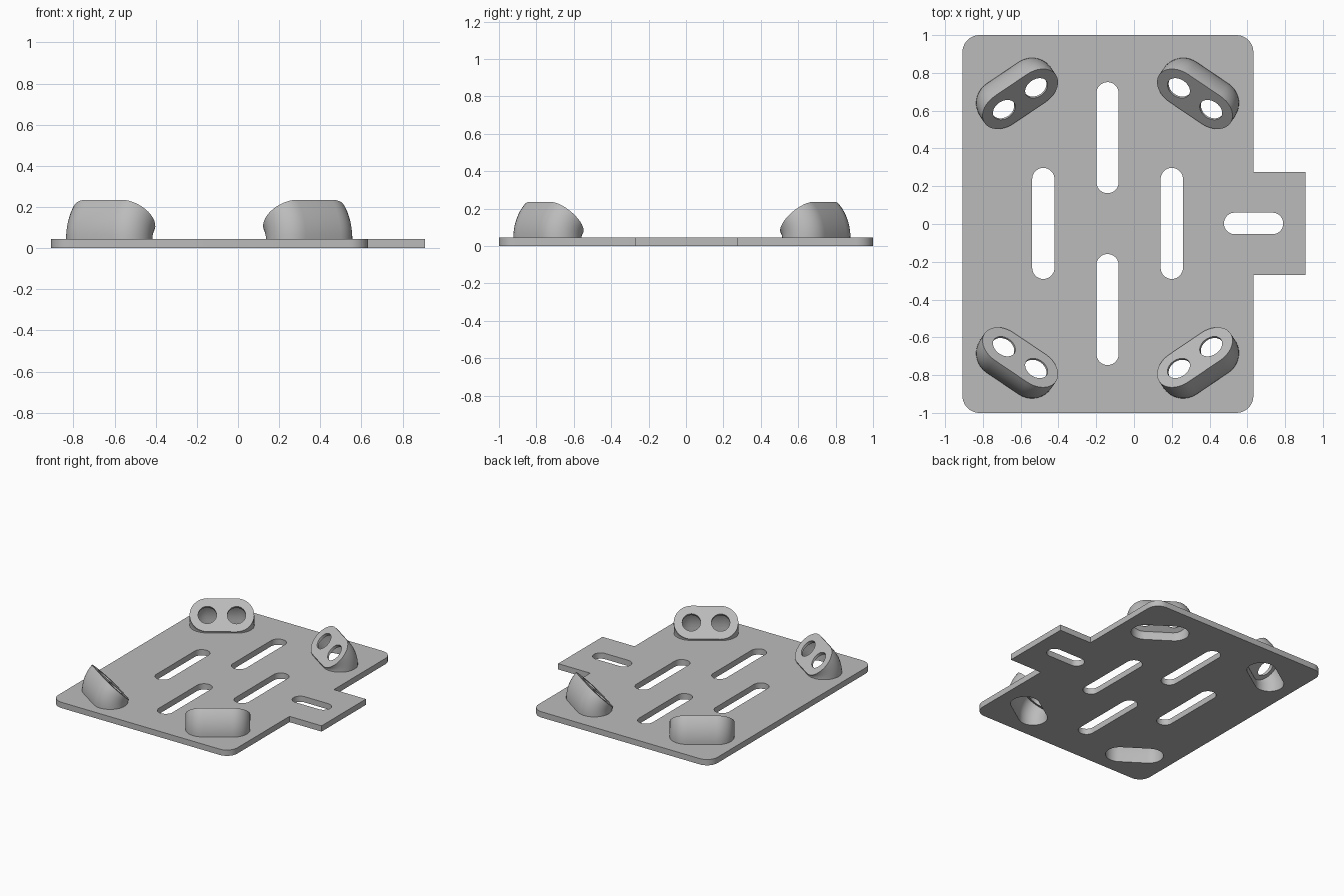
import bpy, bmesh, math
from mathutils import Matrix, Vector

if "Cube" in bpy.data.objects:
    bpy.data.objects.remove(bpy.data.objects["Cube"])

grey = bpy.data.materials.new("plain_grey")
grey.diffuse_color = (0.5, 0.5, 0.5, 1)
grey.use_nodes = True
grey.node_tree.nodes["Principled BSDF"].inputs["Base Color"].default_value = grey.diffuse_color

THICK = 0.045              # plate thickness
MID = Vector((-0.14, -0.022, 0))
HALF = 0.103               # half spacing of the paired holes
R, YA = 0.144, 0.102       # bend radius of the housings and its axis offset


def arc(cx, cy, r, a0, a1, n):
    return [(cx + r * math.cos(math.radians(a0 + (a1 - a0) * i / n)),
             cy + r * math.sin(math.radians(a0 + (a1 - a0) * i / n))) for i in range(n + 1)]


def stadium(half, r, n=18):
    return arc(half, 0, r, -90, 90, n) + arc(-half, 0, r, 90, 270, n)


def loft(name, rings, matrix=Matrix()):
    """Closed solid through a list of equal rings."""
    bm = bmesh.new()
    vs = [[bm.verts.new(matrix @ Vector(p)) for p in ring] for ring in rings]
    n = len(rings[0])
    for a, b in zip(vs, vs[1:]):
        for i in range(n):
            j = (i + 1) % n
            bm.faces.new((a[i], a[j], b[j], b[i]))
    bm.faces.new(vs[0][::-1])
    bm.faces.new(vs[-1])
    bmesh.ops.recalc_face_normals(bm, faces=bm.faces)
    me = bpy.data.meshes.new(name)
    bm.to_mesh(me)
    bm.free()
    me.materials.append(grey)
    ob = bpy.data.objects.new(name, me)
    bpy.context.collection.objects.link(ob)
    return ob


def prism(name, pts, z0, z1, matrix=Matrix()):
    return loft(name, [[(x, y, z) for x, y in pts] for z in (z0, z1)], matrix)


def bend(pts, deg):
    """Ring of the profile swung about the housing axis."""
    c, s = math.cos(math.radians(deg)), math.sin(math.radians(deg))
    return [(x, YA - (R - y) * c, THICK + (R - y) * s) for x, y in pts]


def cut(ob, cutters):
    for c in cutters:
        m = ob.modifiers.new("cut", 'BOOLEAN')
        m.operation, m.solver, m.object = 'DIFFERENCE', 'EXACT', c
        c.hide_render = True
    dg = bpy.context.evaluated_depsgraph_get()
    me = bpy.data.meshes.new_from_object(ob.evaluated_get(dg))
    ob.modifiers.clear()
    ob.data = me


def smooth(ob):
    bpy.ops.object.select_all(action='DESELECT')
    ob.select_set(True)
    bpy.context.view_layer.objects.active = ob
    bpy.ops.object.shade_smooth_by_angle(angle=math.radians(30))


# plate outline with rounded corners and a square tab on the right
X0, X1, XT, C = -0.908, 0.632, 0.908, 0.09
outline = (arc(X0 + C, 1 - C, C, 90, 180, 10) + arc(X0 + C, -1 + C, C, 180, 270, 10)
           + arc(X1 - C, -1 + C, C, 270, 360, 10)
           + [(X1, -0.27), (XT, -0.27), (XT, 0.275), (X1, 0.275)]
           + arc(X1 - C, 1 - C, C, 0, 90, 10))
plate = prism("base_plate", outline, 0, THICK)

# slot cutters: centre, half length between arc centres, radius, turn
helpers = []
for x, y, h, r, turn in [(-0.14, 0.457, 0.235, 0.059, 90), (-0.14, -0.453, 0.235, 0.059, 90),
                         (-0.48, 0.003, 0.235, 0.059, 90), (0.2, 0.003, 0.235, 0.059, 90),
                         (0.633, 0.003, 0.1, 0.057, 0)]:
    m = Matrix.Translation((x, y, 0)) @ Matrix.Rotation(math.radians(turn), 4, 'Z')
    helpers.append(prism("slot_cutter", stadium(h, r), -0.1, 0.1, m))

# four curved hollow housings aimed at the middle, each with two round holes
outer, inner = stadium(HALF, 0.125), stadium(HALF, 0.102)
cavities = []
for sx in (-1, 1):
    for sy in (-1, 1):
        pos = MID + Vector((sx * 0.462, sy * 0.684, 0))
        aim = math.atan2(-sy * 0.684, -sx * 0.462) - math.pi / 2
        m = Matrix.Translation(pos) @ Matrix.Rotation(aim, 4, 'Z')
        name = ("front" if sy < 0 else "back") + ("_left" if sx < 0 else "_right")
        housing = loft(name + "_housing", [bend(outer, 45 * i / 10) for i in range(11)], m)
        straight = [(x, y, -0.05) for x, y, z in bend(inner, 0)]
        cavity = loft("cavity_cutter", [straight] + [bend(inner, 37 * i / 9) for i in range(10)], m)
        holes = []
        for side in (-1, 1):
            k = math.sqrt(0.5)
            t = Matrix.Translation((side * HALF, YA - R * k, THICK + R * k))
            t = m @ t @ Matrix.Rotation(math.radians(-45), 4, 'X')
            holes.append(prism("hole_cutter", arc(0, 0, 0.065, 0, 348.75, 31), -0.05, 0.05, t))
        cut(housing, [cavity] + holes)
        smooth(housing)
        cavities.append(cavity)
        helpers += holes

cut(plate, helpers[:5] + cavities)
smooth(plate)
for h in helpers + cavities:
    bpy.data.objects.remove(h)
